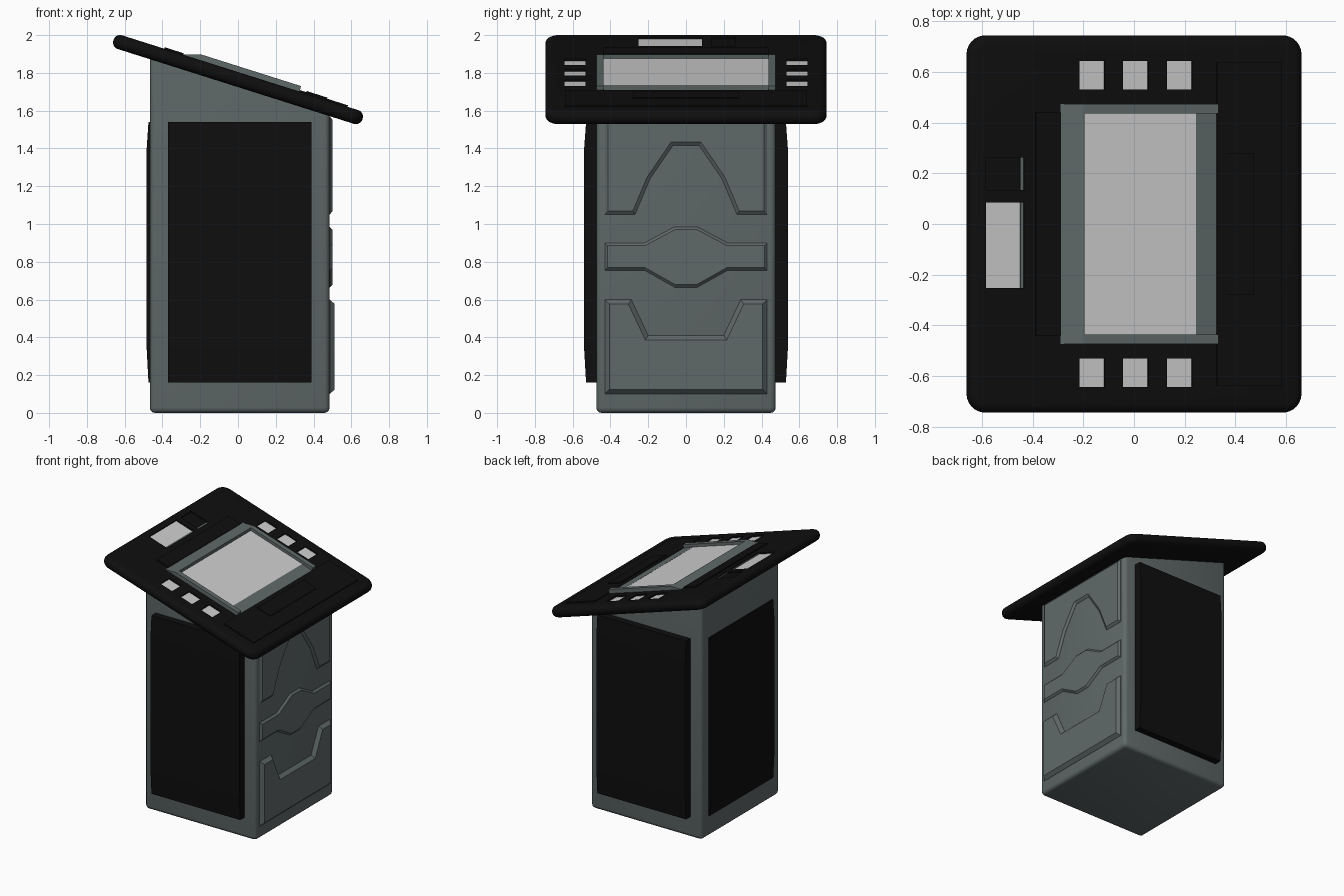
import bpy, bmesh, math
from mathutils import Matrix, Vector

if "Cube" in bpy.data.objects:
    bpy.data.objects.remove(bpy.data.objects["Cube"])


def material(name, r, g, b):
    m = bpy.data.materials.new(name)
    m.diffuse_color = (r, g, b, 1)
    m.use_nodes = True
    m.node_tree.nodes["Principled BSDF"].inputs["Base Color"].default_value = m.diffuse_color
    return m


GREY = material("slate grey", 0.117, 0.141, 0.141)
BLACK = material("black", 0.0045, 0.0045, 0.0045)
LIGHT = material("pale grey", 0.62, 0.62, 0.62)

# Tilted frame of the console top
TILT = math.atan(0.3168)
TOP = Matrix.Translation((0, 0, 1.7645)) @ Matrix.Rotation(TILT, 4, 'Y')
HALF = 0.038
IDENT = Matrix.Identity(4)


def u(x):
    """World x on the top surface to distance along the slope."""
    return (x - HALF * math.sin(TILT)) / math.cos(TILT)


def finish(bm, name, mat, matrix=IDENT, smooth=False):
    bmesh.ops.recalc_face_normals(bm, faces=bm.faces)
    bm.transform(matrix)
    me = bpy.data.meshes.new(name)
    bm.to_mesh(me)
    bm.free()
    me.materials.append(mat)
    ob = bpy.data.objects.new(name, me)
    bpy.context.collection.objects.link(ob)
    if smooth:
        bpy.ops.object.select_all(action='DESELECT')
        ob.select_set(True)
        bpy.context.view_layer.objects.active = ob
        bpy.ops.object.shade_smooth_by_angle(angle=math.radians(35))
    return ob


def add_prism(bm, pts, start, sweep):
    """Sweep a polygon; pts are 3D points offset by start."""
    vs = [bm.verts.new(Vector(p) + Vector(start)) for p in pts]
    face = bm.faces.new(vs)
    ext = bmesh.ops.extrude_face_region(bm, geom=[face], use_keep_orig=True)
    moved = [g for g in ext['geom'] if isinstance(g, bmesh.types.BMVert)]
    bmesh.ops.translate(bm, verts=moved, vec=sweep)
    return [g for g in ext['geom'] if isinstance(g, bmesh.types.BMFace)][0]


def prism_y(name, xz, y0, y1, mat, matrix=IDENT):
    bm = bmesh.new()
    add_prism(bm, [(x, 0, z) for x, z in xz], (0, y0, 0), (0, y1 - y0, 0))
    return finish(bm, name, mat, matrix)


def top_box(name, x0, x1, y0, y1, w0, w1, mat):
    """Box on the tilted top; w is height above its surface."""
    a, b, lo, hi = u(x0), u(x1), HALF + w0, HALF + w1
    return prism_y(name, [(a, lo), (b, lo), (b, hi), (a, hi)], y0, y1, mat, TOP)


# Pedestal body with slanted top
bm = bmesh.new()
x0, x1, hy = -0.467, 0.485, 0.475
add_prism(bm, [(x0, 0, 0), (x1, 0, 0), (x1, 0, 1.7645 - 0.3168 * x1),
               (x0, 0, 1.7645 - 0.3168 * x0)], (0, -hy, 0), (0, 2 * hy, 0))
bmesh.ops.recalc_face_normals(bm, faces=bm.faces)
edges = [e for e in bm.edges if min(v.co.z for v in e.verts) < 0.01]
bmesh.ops.bevel(bm, geom=edges, offset=0.028, segments=3, profile=0.5, affect='EDGES')
finish(bm, "pedestal_body", GREY, smooth=True)


# Black side panels, slightly bulged towards the middle
def side_panel(name, base, edge, middle, width, matrix):
    prof = [(base, 0.16), (edge, 0.16), (middle, 0.35), (middle, 1.39), (edge, 1.54), (base, 1.54)]
    prism_y(name, prof, -width, width, BLACK, matrix)


for name, sign in (("front_panel", -1), ("back_panel", 1)):
    side_panel(name, 0.46, 0.529, 0.54, 0.38,
               Matrix.Translation((0.009, 0, 0)) @ Matrix.Rotation(sign * math.pi / 2, 4, 'Z'))
side_panel("left_panel", 0.455, 0.474, 0.484, 0.39, Matrix.Rotation(math.pi, 4, 'Z'))


# Raised chamfered plates on the right side, outlines mirrored in y
def relief(name, half_outline, height, chamfer):
    pts = half_outline + [(-y, z) for y, z in reversed(half_outline)]
    bm = bmesh.new()
    cap = add_prism(bm, [(0, y, z) for y, z in pts], (0.475, 0, 0), (0.011, 0, 0))
    bmesh.ops.recalc_face_normals(bm, faces=bm.faces)
    bmesh.ops.inset_individual(bm, faces=[cap], thickness=chamfer, depth=height, use_even_offset=True)
    finish(bm, name, GREY)


relief("upper_relief", [(0.07, 1.415), (0.19, 1.24), (0.27, 1.05), (0.43, 1.05), (0.43, 1.57)], 0.014, 0.018)
relief("middle_relief", [(0.06, 0.665), (0.22, 0.755), (0.43, 0.755), (0.43, 0.9), (0.22, 0.9), (0.06, 0.985)],
       0.014, 0.014)
relief("lower_relief", [(0.2, 0.41), (0.29, 0.6), (0.43, 0.6), (0.43, 0.1), ], 0.026, 0.024)

# Tilted console slab with rounded corners and rim
bm = bmesh.new()
bmesh.ops.create_cube(bm, size=1)
bmesh.ops.scale(bm, vec=(2 * 0.6917, 2 * 0.745, 2 * HALF), verts=bm.verts)
edges = [e for e in bm.edges if abs(e.verts[0].co.z - e.verts[1].co.z) > 0.01]
bmesh.ops.bevel(bm, geom=edges, offset=0.075, segments=6, profile=0.5, affect='EDGES')
edges = [e for e in bm.edges if abs(e.verts[0].co.z - e.verts[1].co.z) < 0.001]
bmesh.ops.bevel(bm, geom=edges, offset=0.036, segments=5, profile=0.5, affect='EDGES')
slab = finish(bm, "console_slab", BLACK, TOP, smooth=True)

# Recesses in the slab: (name, x0, x1, y0, y1)
recesses = [("card_plate", -0.585, -0.435, -0.252, 0.085), ("small_socket", -0.585, -0.435, 0.135, 0.262)]
for i, x in enumerate((-0.165, 0.007, 0.18)):
    for side, s in (("front", -1), ("back", 1)):
        a, b = sorted((s * 0.532, s * 0.643))
        recesses.append((f"{side}_button_{i + 1}", x - 0.05, x + 0.05, a, b))
bm = bmesh.new()
for _, xa, xb, ya, yb in recesses:
    a, b, lo, hi = u(xa), u(xb), HALF - 0.016, HALF + 0.05
    add_prism(bm, [(a, 0, lo), (b, 0, lo), (b, 0, hi), (a, 0, hi)], (0, ya, 0), (0, yb - ya, 0))
cutter = finish(bm, "recess_cutter", BLACK, TOP)
cutter.hide_render = True
mod = slab.modifiers.new("recesses", 'BOOLEAN')
mod.operation = 'DIFFERENCE'
mod.solver = 'EXACT'
mod.object = cutter
bpy.context.view_layer.objects.active = slab
bpy.ops.object.modifier_apply(modifier=mod.name)
bpy.data.objects.remove(cutter)

# Plates lying in the recesses
for name, xa, xb, ya, yb in recesses:
    mat = BLACK if name == "small_socket" else LIGHT
    top_box(name, xa, xb, ya, yb, -0.018, -0.010, mat)
    if "button" not in name:
        top_box(name + "_edge", xb - 0.012, xb, ya, yb, -0.012, -0.006, GREY)

# Screen and its grey surround
top_box("screen", -0.2, 0.245, -0.437, 0.437, -0.01, 0.008, LIGHT)
a, b, c, d = u(-0.29), u(-0.205), u(0.243), u(0.325)
lo, low, high = HALF - 0.01, HALF + 0.008, HALF + 0.03
for side, s in (("front", -1), ("back", 1)):
    prism_y(side + "_screen_rail", [(a, lo), (a, HALF + 0.002), (b, high), (d, high), (d, lo)],
            s * 0.437, s * 0.474, GREY, TOP)
prism_y("upper_screen_rail", [(a, lo), (a, HALF + 0.002), (b, high), (b, lo)], -0.437, 0.437, GREY, TOP)
prism_y("lower_screen_rail", [(c, lo), (c, low + 0.001), (d, HALF + 0.004), (d, lo)], -0.437, 0.437, GREY, TOP)

# Low black plates on the slab
top_box("front_ledge", 0.325, 0.58, -0.64, 0.64, -0.01, 0.008, BLACK)
top_box("key_plate", 0.36, 0.47, -0.28, 0.28, 0.0, 0.014, BLACK)
top_box("upper_ledge", -0.39, -0.29, -0.44, 0.44, -0.01, 0.008, BLACK)
